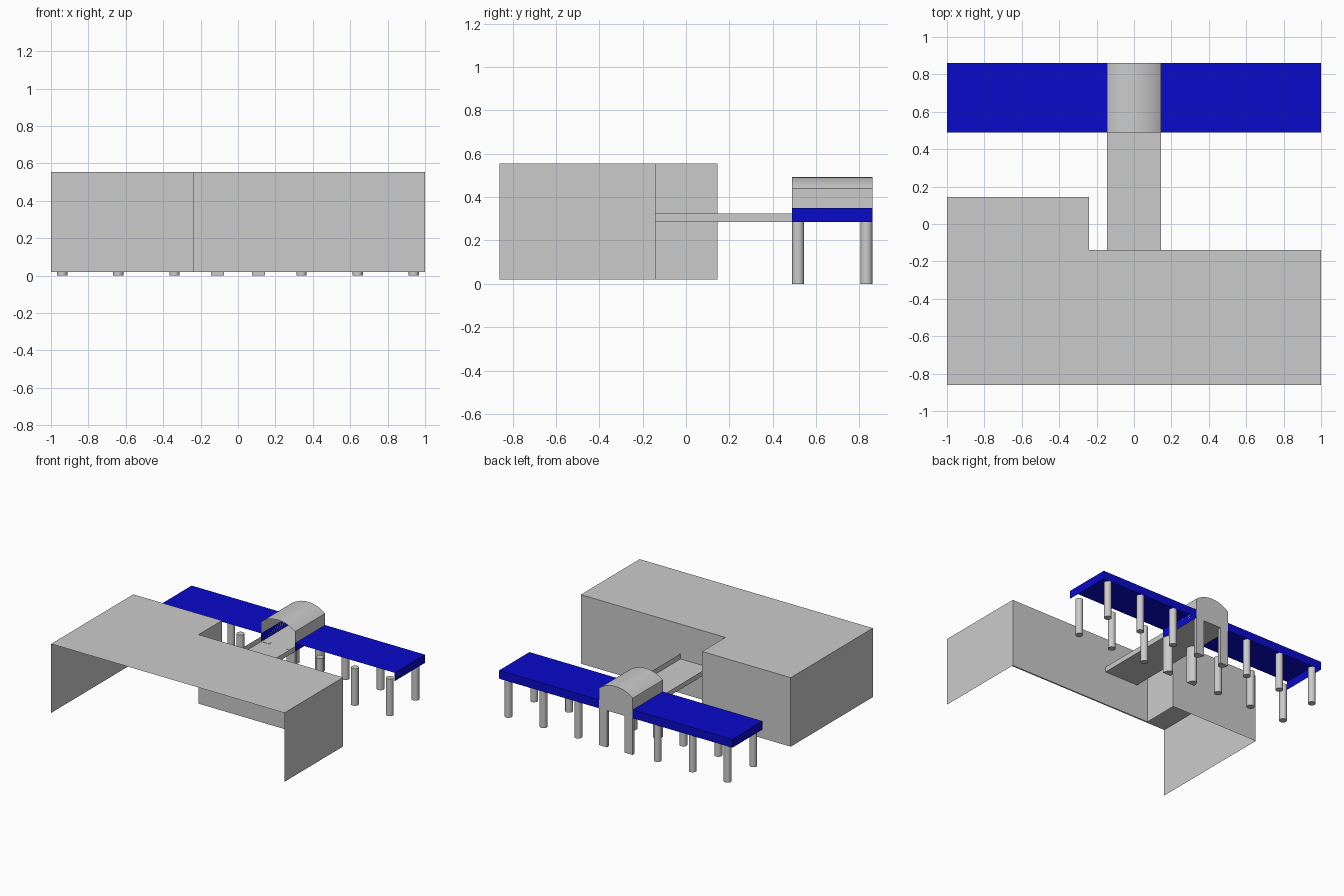
import bpy, bmesh, math

if "Cube" in bpy.data.objects:
    bpy.data.objects.remove(bpy.data.objects["Cube"])


def material(name, rgb):
    m = bpy.data.materials.new(name)
    m.diffuse_color = (*rgb, 1)
    m.use_nodes = True
    m.node_tree.nodes["Principled BSDF"].inputs["Base Color"].default_value = m.diffuse_color
    return m


GREY = material("pale grey", (0.6, 0.6, 0.6))
BLUE = material("strong blue", (0.003, 0.003, 0.6))


def finish(name, bm, mat, smooth=False):
    me = bpy.data.meshes.new(name)
    bmesh.ops.remove_doubles(bm, verts=bm.verts, dist=1e-5)
    bmesh.ops.recalc_face_normals(bm, faces=bm.faces)
    bm.to_mesh(me)
    bm.free()
    me.materials.append(mat)
    ob = bpy.data.objects.new(name, me)
    bpy.context.collection.objects.link(ob)
    if smooth:
        bpy.ops.object.select_all(action='DESELECT')
        bpy.context.view_layer.objects.active = ob
        ob.select_set(True)
        bpy.ops.object.shade_smooth_by_angle(angle=math.radians(30))
    return ob


def face(bm, pts):
    return bm.faces.new([bm.verts.new(p) for p in pts])


def shell(name, plan, z0, z1, mat):
    """Flat roof over a plan outline with walls on every side but the first."""
    bm = bmesh.new()
    face(bm, [(x, y, z1) for x, y in plan])
    for i in range(1, len(plan)):
        a, b = plan[i], plan[(i + 1) % len(plan)]
        face(bm, [(*a, z0), (*b, z0), (*b, z1), (*a, z1)])
    return finish(name, bm, mat)


def prism(name, outline, z0, z1, mat):
    """Smooth-sided upright post from a plan outline."""
    bm = bmesh.new()
    f = face(bm, [(x, y, z0) for x, y in outline])
    ext = bmesh.ops.extrude_face_region(bm, geom=[f], use_keep_orig=True)
    for v in ext["geom"]:
        if isinstance(v, bmesh.types.BMVert):
            v.co.z = z1
    return finish(name, bm, mat, True)


# L-shaped building shell, open at the front and below
shell("building_shell", [(-1, -0.86), (1, -0.86), (1, -0.14), (-0.24, -0.14),
                         (-0.24, 0.145), (-1, 0.145)], 0.02, 0.555, GREY)

# Dimensions shared by the walkway, tower and canopies
W, Y0, Y1, DECK, TOP = 0.145, 0.49, 0.86, 0.285, 0.35

# Blue canopies, open at the front and below
for side, x0, x1 in (("left", -1, -W), ("right", W, 1)):
    shell(side + "_canopy", [(x0, Y0), (x1, Y0), (x1, Y1), (x0, Y1)], DECK, TOP, BLUE)

# Walkway deck with low side walls
bm = bmesh.new()
face(bm, [(-W, -0.14, DECK), (W, -0.14, DECK), (W, Y1, DECK), (-W, Y1, DECK)])
for x in (-W, W):
    face(bm, [(x, -0.14, DECK), (x, Y0, DECK), (x, Y0, 0.325), (x, -0.14, 0.325)])
finish("walkway", bm, GREY)

# Vaulted tower: side walls and barrel roof, closed at the back only
rise, spring = 0.052, 0.44
r = (W * W + rise * rise) / (2 * rise)
half = math.asin(W / r)
arc = [(r * math.sin(half * t / 10), spring + rise - r + r * math.cos(half * t / 10))
       for t in range(-10, 11)]
profile = [(-W, DECK)] + arc + [(W, DECK)]
bm = bmesh.new()
for (xa, za), (xb, zb) in zip(profile, profile[1:]):
    face(bm, [(xa, Y0, za), (xb, Y0, zb), (xb, Y1, zb), (xa, Y1, za)])
face(bm, [(x, Y1, z) for x, z in profile])
finish("vaulted_tower", bm, GREY, True)

# Round canopy posts in two rows
R = 0.0275
for row, y in (("front", Y0 + R), ("back", Y1 - R)):
    for i, x in enumerate((-0.94, -0.64, -0.34, 0.34, 0.64, 0.94)):
        ring = [(x + R * math.cos(a * math.pi / 12), y + R * math.sin(a * math.pi / 12))
                for a in range(24)]
        prism(f"{row}_post_{i + 1}", ring, 0, DECK + 0.002, GREY)

# Half-round tower legs, flat side outward
for row, y, d in (("front", Y0, 1), ("back", Y1, -1)):
    for side, x in (("left", -0.11), ("right", 0.11)):
        ring = [(x + 0.035 * math.cos(a * math.pi / 14),
                 y + d * 0.055 * math.sin(a * math.pi / 14)) for a in range(15)]
        prism(f"{row}_{side}_tower_leg", ring, 0, DECK + 0.002, GREY)
